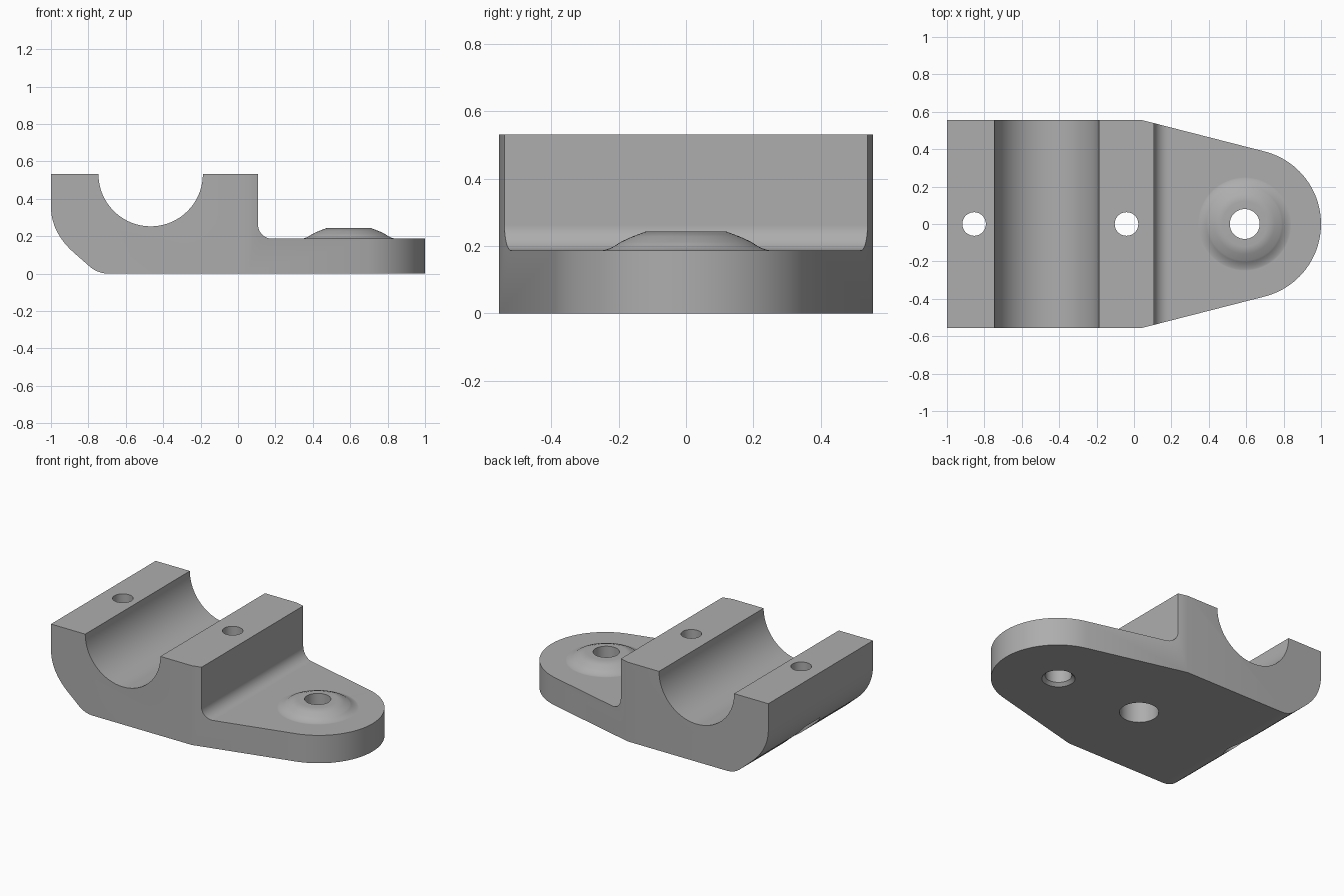
import bpy, bmesh, math
from math import sin, cos, radians
from mathutils import Vector

if "Cube" in bpy.data.objects:
    bpy.data.objects.remove(bpy.data.objects["Cube"])

grey = bpy.data.materials.new("machined grey")
grey.use_nodes = True
tone = (0.42, 0.42, 0.42, 1)
grey.diffuse_color = tone
grey.node_tree.nodes["Principled BSDF"].inputs["Base Color"].default_value = tone


def arc(cx, cz, r, a0, a1, n):
    angles = [radians(a0 + (a1 - a0) * i / n) for i in range(n + 1)]
    return [(cx + r * cos(a), cz + r * sin(a)) for a in angles]


def bend(p, c, q, n=10):
    """Quadratic curve from p to q pulled towards c."""
    p, c, q = Vector(p), Vector(c), Vector(q)
    ts = [i / n for i in range(n + 1)]
    return [tuple(p * (1 - t) ** 2 + c * 2 * t * (1 - t) + q * t * t) for t in ts]


def make_object(name, bm):
    bmesh.ops.recalc_face_normals(bm, faces=bm.faces)
    mesh = bpy.data.meshes.new(name)
    bm.to_mesh(mesh)
    bm.free()
    mesh.materials.append(grey)
    obj = bpy.data.objects.new(name, mesh)
    bpy.context.collection.objects.link(obj)
    return obj


def prism(name, points, direction):
    bm = bmesh.new()
    face = bm.faces.new([bm.verts.new(p) for p in points])
    made = bmesh.ops.extrude_face_region(bm, geom=[face])["geom"]
    verts = [v for v in made if isinstance(v, bmesh.types.BMVert)]
    bmesh.ops.translate(bm, verts=verts, vec=direction)
    return make_object(name, bm)


def lathe(name, profile, x, steps=64):
    """Closed solid turned about a vertical axis; profile is (radius, z)."""
    bm = bmesh.new()
    rings = []
    for r, z in profile:
        turns = [2 * math.pi * i / steps for i in range(steps)]
        rings.append([bm.verts.new((x + r * cos(a), r * sin(a), z)) for a in turns])
    for low, high in zip(rings, rings[1:]):
        for i in range(steps):
            j = (i + 1) % steps
            bm.faces.new((low[i], low[j], high[j], high[i]))
    bm.faces.new(rings[0])
    bm.faces.new(rings[-1])
    return make_object(name, bm)


def combine(obj, tool, operation):
    mod = obj.modifiers.new(operation.lower(), "BOOLEAN")
    mod.operation, mod.object, mod.solver = operation, tool, "EXACT"
    bpy.context.view_layer.objects.active = obj
    bpy.ops.object.modifier_apply(modifier=mod.name)
    bpy.data.objects.remove(tool)


# Side profile: rounded heel, half-round saddle, step with fillet, thin tongue
top, plate = 0.532, 0.187
side = [(-1, top)]
side += bend((-1, 0.36), (-1, 0.219), (-0.875, 0.11), 16)
side += bend((-0.795, 0.04), (-0.75, 0), (-0.69, 0), 8)
side += [(1.1, 0), (1.1, plate)]
side += arc(0.182, plate + 0.075, 0.075, 270, 180, 12)
side += [(0.107, top)]
side += arc(-0.467, top, 0.279, 0, -180, 48)
body = prism("clamp_body", [(x, -0.7, z) for x, z in side], (0, 1.4, 0))

# Plan outline: straight saddle sides tapering to a round nose
plan = [(-1.1, -0.555), (0.045, -0.555)]
plan += arc(0.6, 0, 0.4, -75.7, 75.7, 48)
plan += [(0.045, 0.555), (-1.1, 0.555)]
outline = prism("plan_outline", [(x, y, -0.1) for x, y in plan], (0, 0, 1))
combine(body, outline, "INTERSECT")

# Raised boss on the tongue
boss_profile = [(0.25, 0.1), (0.25, plate)]
boss_profile += bend((0.243, 0.188), (0.22, 0.193), (0.195, 0.212), 6)
boss_profile += [(0.16, 0.228), (0.12, 0.243)]
combine(body, lathe("boss", boss_profile, 0.592), "UNION")

# Tongue hole with a small chamfer underneath
tongue_hole = [(0.12, -0.02), (0.08, 0.02), (0.08, 0.4)]
combine(body, lathe("tongue_hole", tongue_hole, 0.592), "DIFFERENCE")

# Counterbored bolt holes either side of the saddle
for x in (-0.855, -0.04):
    bolt_hole = [(0.118, -0.1), (0.118, 0.18), (0.063, 0.18), (0.063, 0.7)]
    combine(body, lathe("bolt_hole", bolt_hole, x), "DIFFERENCE")

bpy.ops.object.select_all(action="DESELECT")
body.select_set(True)
bpy.context.view_layer.objects.active = body
bpy.ops.object.shade_smooth_by_angle(angle=radians(28))
weighted = body.modifiers.new("weighted_normals", "WEIGHTED_NORMAL")
weighted.keep_sharp = True
